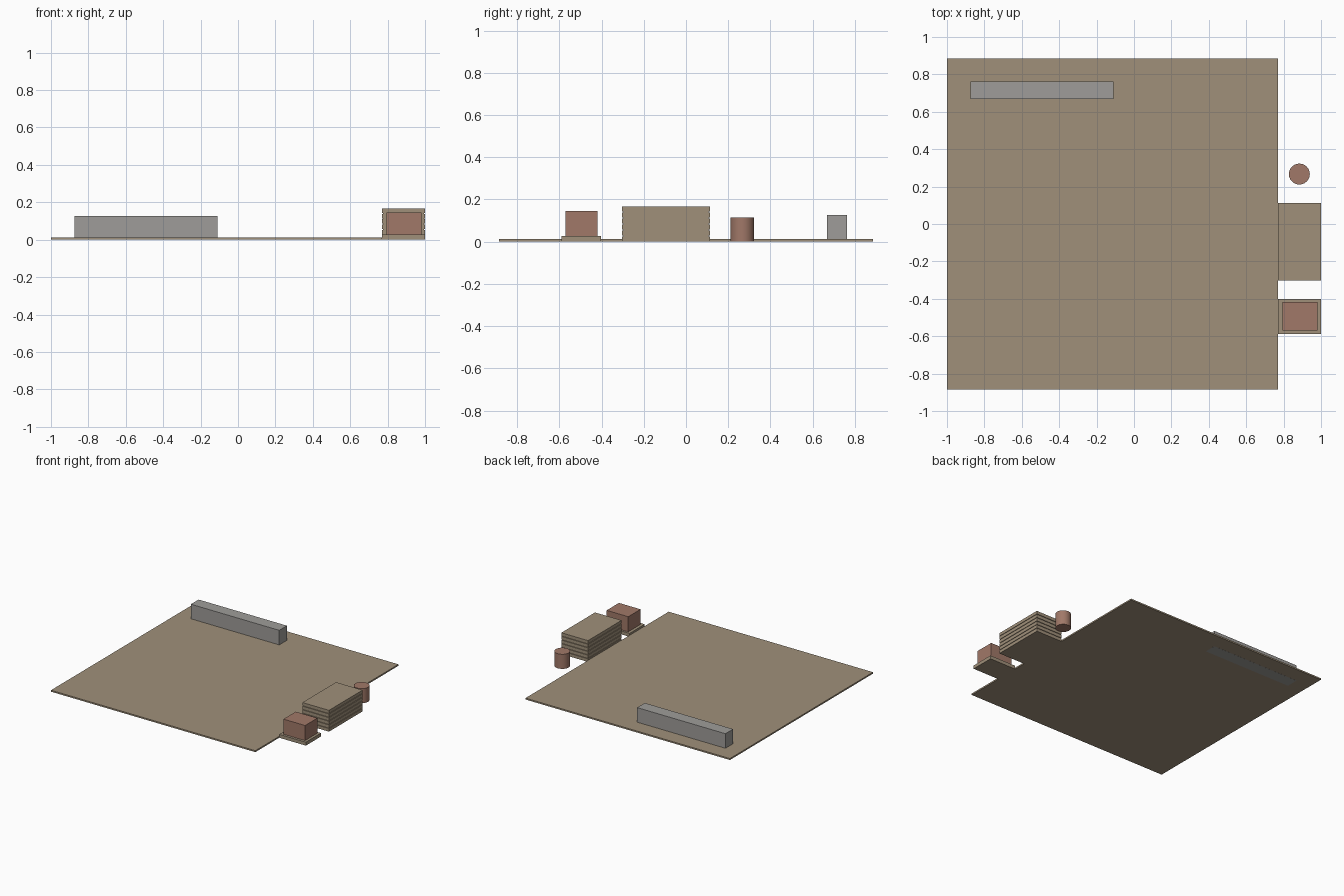
import bpy
import bmesh
import math

default = bpy.data.objects.get("Cube")
if default:
    bpy.data.objects.remove(default, do_unlink=True)


def make_material(name, rgb):
    mat = bpy.data.materials.new(name)
    mat.use_nodes = True
    mat.diffuse_color = (*rgb, 1)
    mat.node_tree.nodes["Principled BSDF"].inputs["Base Color"].default_value = (*rgb, 1)
    return mat


TAN = make_material("tan wood", (0.35, 0.28, 0.195))
RED = make_material("rusty red", (0.355, 0.19, 0.14))
GREY = make_material("concrete grey", (0.345, 0.335, 0.32))


def add_box(bm, x, y, z):
    """Add a box spanning the three (low, high) ranges."""
    verts = bmesh.ops.create_cube(bm, size=1)["verts"]
    for v in verts:
        for axis, (low, high) in enumerate((x, y, z)):
            v.co[axis] = low if v.co[axis] < 0 else high


def make_object(name, bm, mat):
    mesh = bpy.data.meshes.new(name)
    bm.to_mesh(mesh)
    bm.free()
    mesh.materials.append(mat)
    obj = bpy.data.objects.new(name, mesh)
    bpy.context.collection.objects.link(obj)
    return obj


def box(name, mat, x, y, z):
    bm = bmesh.new()
    add_box(bm, x, y, z)
    return make_object(name, bm, mat)


def board_stack(name, x, y, count, pitch, gap, inset):
    """Boards piled up, with thin recessed spacers between them."""
    bm = bmesh.new()
    for i in range(count):
        z = i * pitch
        add_box(bm, x, y, (z, z + pitch - gap))
        if i < count - 1:
            add_box(bm, (x[0] + inset, x[1] - inset),
                    (y[0] + inset, y[1] - inset), (z + pitch - gap, z + pitch))
    return make_object(name, bm, TAN)


# Yard floor and the low wall at the back
box("ground_slab", TAN, (-1, 0.77), (-0.885, 0.885), (0.0005, 0.012))
box("back_wall", GREY, (-0.875, -0.11), (0.667, 0.762), (0, 0.126))

# Piled boards beside the slab
board_stack("board_pile", (0.77, 1), (-0.303, 0.113), 6, 0.0285, 0.004, 0.006)

# Crate on its pallet
box("pallet", TAN, (0.77, 1), (-0.589, -0.402), (0, 0.027))
box("crate", RED, (0.793, 0.98), (-0.57, -0.418), (0.027, 0.145))

# Barrel
bm = bmesh.new()
bmesh.ops.create_cone(bm, cap_ends=True, segments=24, radius1=0.056,
                      radius2=0.056, depth=0.114)
bmesh.ops.translate(bm, verts=bm.verts, vec=(0.884, 0.267, 0.057))
barrel = make_object("barrel", bm, RED)
bpy.ops.object.select_all(action="DESELECT")
barrel.select_set(True)
bpy.context.view_layer.objects.active = barrel
bpy.ops.object.shade_smooth_by_angle(angle=math.radians(30))
